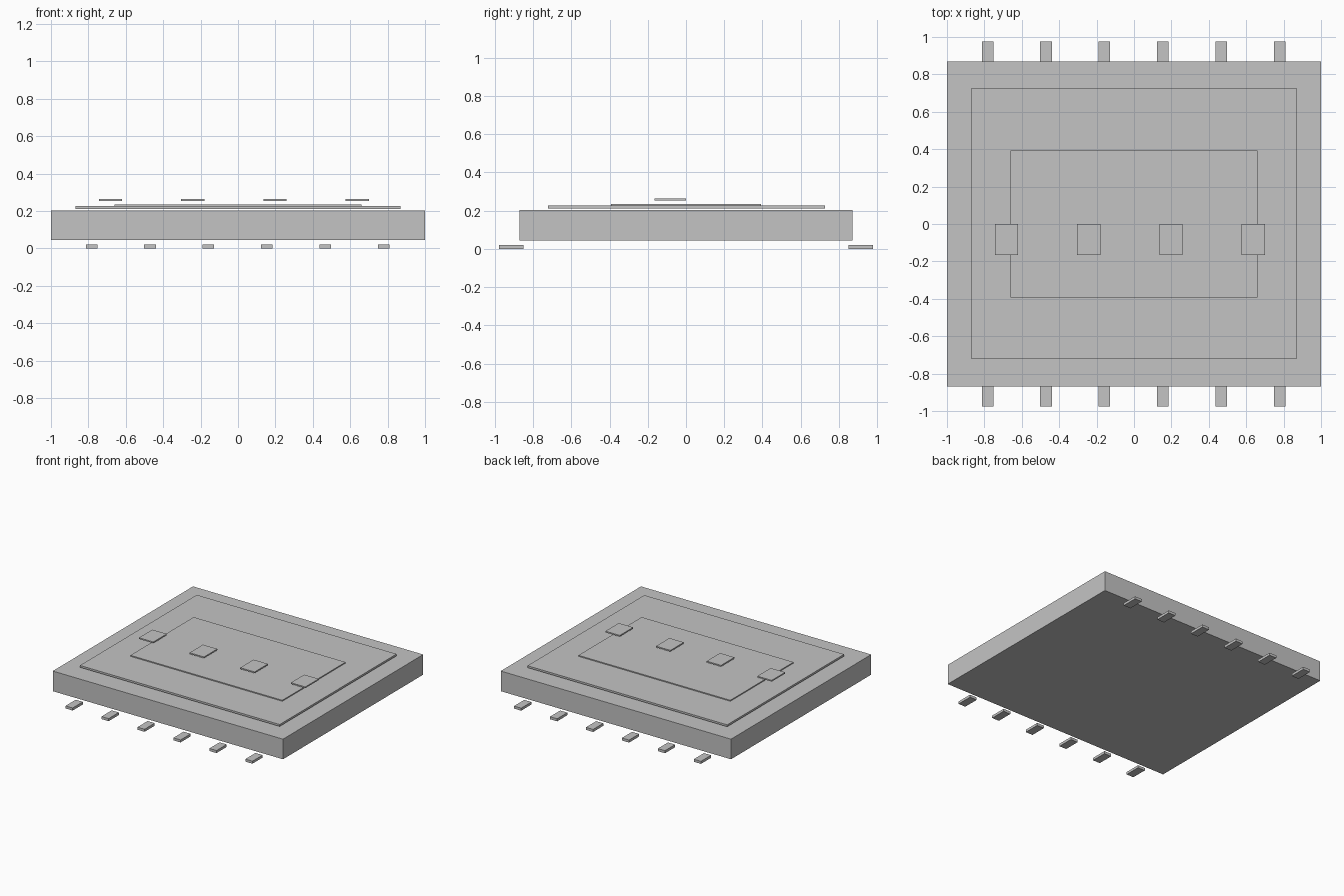
import bpy
import bmesh
from mathutils import Matrix, Vector

cube = bpy.data.objects.get("Cube")
if cube:
    bpy.data.objects.remove(cube, do_unlink=True)

# Single plain grey finish
grey = bpy.data.materials.new("plain_grey")
grey.use_nodes = True
colour = (0.55, 0.55, 0.55, 1.0)
grey.diffuse_color = colour
grey.node_tree.nodes["Principled BSDF"].inputs["Base Color"].default_value = colour


def block(name, centre, size, bottom, top):
    """Box given by its plan centre, plan size and height range."""
    bm = bmesh.new()
    place = Matrix.Translation(Vector((*centre, (bottom + top) / 2)))
    scale = Matrix.Diagonal((*size, top - bottom, 1.0))
    bmesh.ops.create_cube(bm, size=1.0, matrix=place @ scale)
    mesh = bpy.data.meshes.new(name)
    bm.to_mesh(mesh)
    bm.free()
    mesh.materials.append(grey)
    obj = bpy.data.objects.new(name, mesh)
    bpy.context.collection.objects.link(obj)
    return obj


# Stacked slabs
block("body", (0, 0), (2.0, 1.74), 0.045, 0.203)
block("cover_plate", (0, 0.003), (1.735, 1.45), 0.211, 0.226)
block("raised_panel", (0, 0), (1.32, 0.785), 0.227, 0.235)

# Row of floating buttons
for i in range(4):
    x = -0.682 + i * 0.44
    block(f"button_{i + 1}", (x, -0.083), (0.125, 0.166), 0.254, 0.264)

# Pins along the front and back edges
for side, y in (("front", -0.914), ("back", 0.914)):
    for i in range(6):
        x = -0.783 + i * 0.3123
        block(f"{side}_pin_{i + 1}", (x, y), (0.062, 0.126), 0.0, 0.02)
